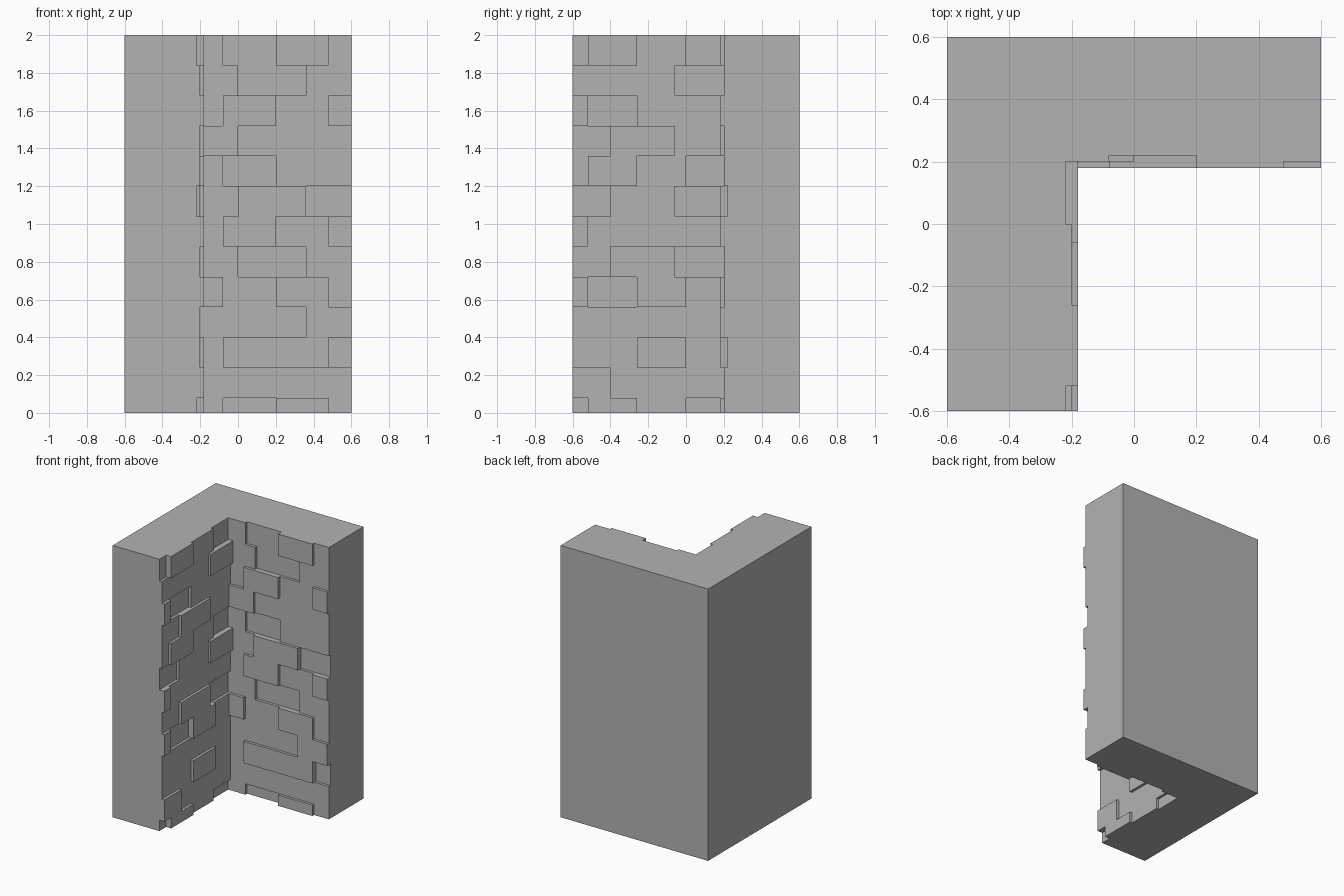
import bpy
import bmesh

cube = bpy.data.objects.get("Cube")
if cube:
    bpy.data.objects.remove(cube, do_unlink=True)

HALF, HEIGHT = 0.6, 2.0
CORE = 0.22          # distance of the recessed masonry plane from the axes
STEP = 0.02          # relief depth between brick levels
LEVEL = {"-": 0, "o": 1, "+": 2}

stone = bpy.data.materials.new("grey_stone")
stone.use_nodes = True
stone.diffuse_color = (0.45, 0.45, 0.45, 1)
stone.node_tree.nodes["Principled BSDF"].inputs["Base Color"].default_value = (0.45, 0.45, 0.45, 1)


def finish(name, bm):
    bmesh.ops.recalc_face_normals(bm, faces=bm.faces)
    mesh = bpy.data.meshes.new(name)
    bm.to_mesh(mesh)
    bm.free()
    mesh.materials.append(stone)
    obj = bpy.data.objects.new(name, mesh)
    bpy.context.collection.objects.link(obj)
    return obj


def prism(bm, outline, z0, z1):
    face = bm.faces.new([bm.verts.new((x, y, z0)) for x, y in outline])
    top = bmesh.ops.extrude_face_region(bm, geom=[face])["geom"]
    verts = [v for v in top if isinstance(v, bmesh.types.BMVert)]
    bmesh.ops.translate(bm, verts=verts, vec=(0, 0, z1 - z0))


def rect(x0, x1, y0, y1):
    return [(x0, y0), (x1, y0), (x1, y1), (x0, y1)]


# L-shaped wall body
bm = bmesh.new()
prism(bm, [(-HALF, -HALF), (-CORE, -HALF), (-CORE, CORE),
           (HALF, CORE), (HALF, HALF), (-HALF, HALF)], 0, HEIGHT)
finish("corner_wall_body", bm)


# Brick facing: one string per course from the bottom up,
# "-" recessed, "o" level, "+" raised
def brick_facing(name, courses, long_joints, short_joints, place):
    bm = bmesh.new()
    for i, course in enumerate(courses):
        z0 = max(0, 0.16 * i - 0.08)
        z1 = 0.16 * i + 0.08
        joints = long_joints if i % 2 == 0 else short_joints
        start = 0
        for k in range(1, len(course) + 1):
            # neighbouring bricks on one level merge into a single block
            if k < len(course) and course[k] == course[start]:
                continue
            depth = STEP * LEVEL[course[start]]
            if depth:
                prism(bm, place(joints[start], joints[k], depth), z0, z1)
            start = k
    return finish(name, bm)


brick_facing(
    "back_wing_bricks",
    ["o-+o", "ooo", "o++-", "oo+", "+o+o", "o-o", "o+o+",
     "o+-", "o-oo", "+oo", "o+o+", "o-o", "o-+o"],
    [-CORE, -0.08, 0.2, 0.48, HALF],
    [-CORE, 0, 0.36, HALF],
    lambda a, b, d: rect(a, b, CORE - d, CORE))

brick_facing(
    "side_wing_bricks",
    ["-+o-", "+oo", "oo+o", "ooo", "+-+o", "o+-", "+ooo",
     "-o+", "o+o-", "o+o", "+-oo", "oo+", "-+o-"],
    [-HALF, -0.52, -0.26, 0, 0.2],
    [-HALF, -0.4, -0.06, 0.2],
    lambda a, b, d: rect(-CORE, -CORE + d, a, b))
